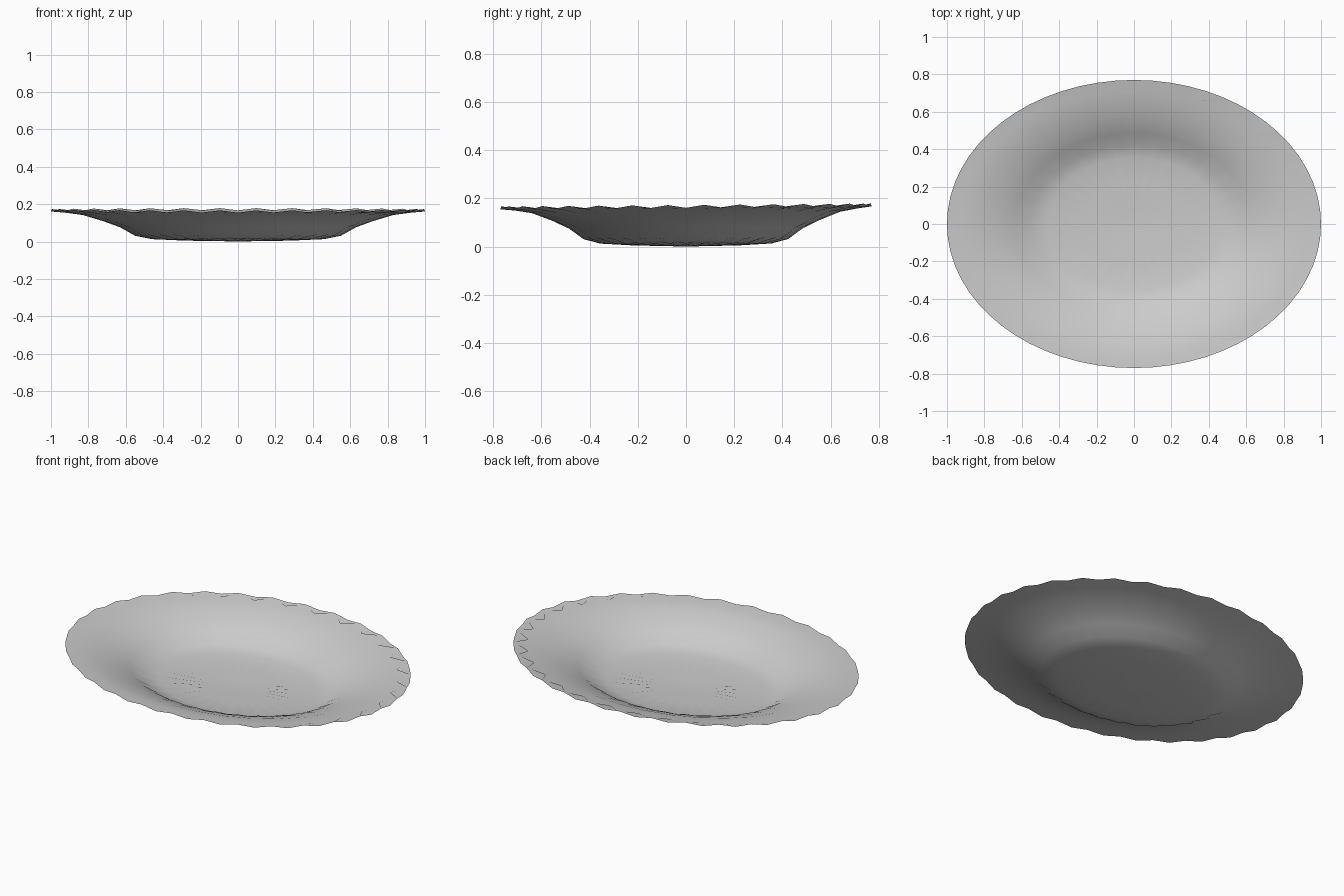
import bpy, bmesh, math

if "Cube" in bpy.data.objects:
    bpy.data.objects.remove(bpy.data.objects["Cube"])

SEG = 64          # two segments per scallop, 32 scallops
ASPECT = 0.77     # oval: depth / width

# (radius, height, flute amplitude) from centre to rim
PROFILE = [(0.10, 0.003, 0.0005), (0.28, 0.008, 0.003), (0.46, 0.016, 0.003),
           (0.55, 0.034, 0.003), (0.63, 0.078, 0.002), (0.72, 0.110, 0.001),
           (0.83, 0.143, 0.001), (0.92, 0.156, 0.002), (1.00, 0.166, 0.006)]

grey = bpy.data.materials.new("glazed grey")
grey.diffuse_color = (0.6, 0.6, 0.6, 1)
grey.use_nodes = True
grey.node_tree.nodes["Principled BSDF"].inputs["Base Color"].default_value = grey.diffuse_color


def shell(name, lift, down, notched):
    """Fluted oval dish surface; the liner has small notches at the rim."""
    bm = bmesh.new()
    rings = []
    for k, (r, z, amp) in enumerate(PROFILE):
        last = k == len(PROFILE) - 1
        ring = []
        for i in range(SEG):
            a = 2 * math.pi * i / SEG
            sign = 1 if i % 2 else -1
            rr = r
            if notched and last and i % 2 == 0:
                rr -= 0.08 * (1 + math.cos(a - math.radians(40))) / 2
            # rear edge sits a little higher than the front
            tilt = 0.006 * math.sin(a) * r ** 4
            h = z + amp * sign + tilt + (0.001 if last else lift)
            ring.append(bm.verts.new((rr * math.cos(a), rr * ASPECT * math.sin(a), max(h, 0))))
        rings.append(ring)
    centre = bm.verts.new((0, 0, lift))
    for i in range(SEG):
        j = (i + 1) % SEG
        bm.faces.new((centre, rings[0][i], rings[0][j]))
        for lo, hi in zip(rings, rings[1:]):
            bm.faces.new((lo[i], hi[i], hi[j], lo[j]))
    if down:
        bmesh.ops.reverse_faces(bm, faces=bm.faces[:])
    me = bpy.data.meshes.new(name)
    bm.to_mesh(me)
    bm.free()
    me.materials.append(grey)
    for p in me.polygons:
        p.use_smooth = True
    ob = bpy.data.objects.new(name, me)
    bpy.context.collection.objects.link(ob)
    return ob


shell("dish_underside", 0.0, True, False)
shell("dish_inner_surface", 0.005, False, True)
